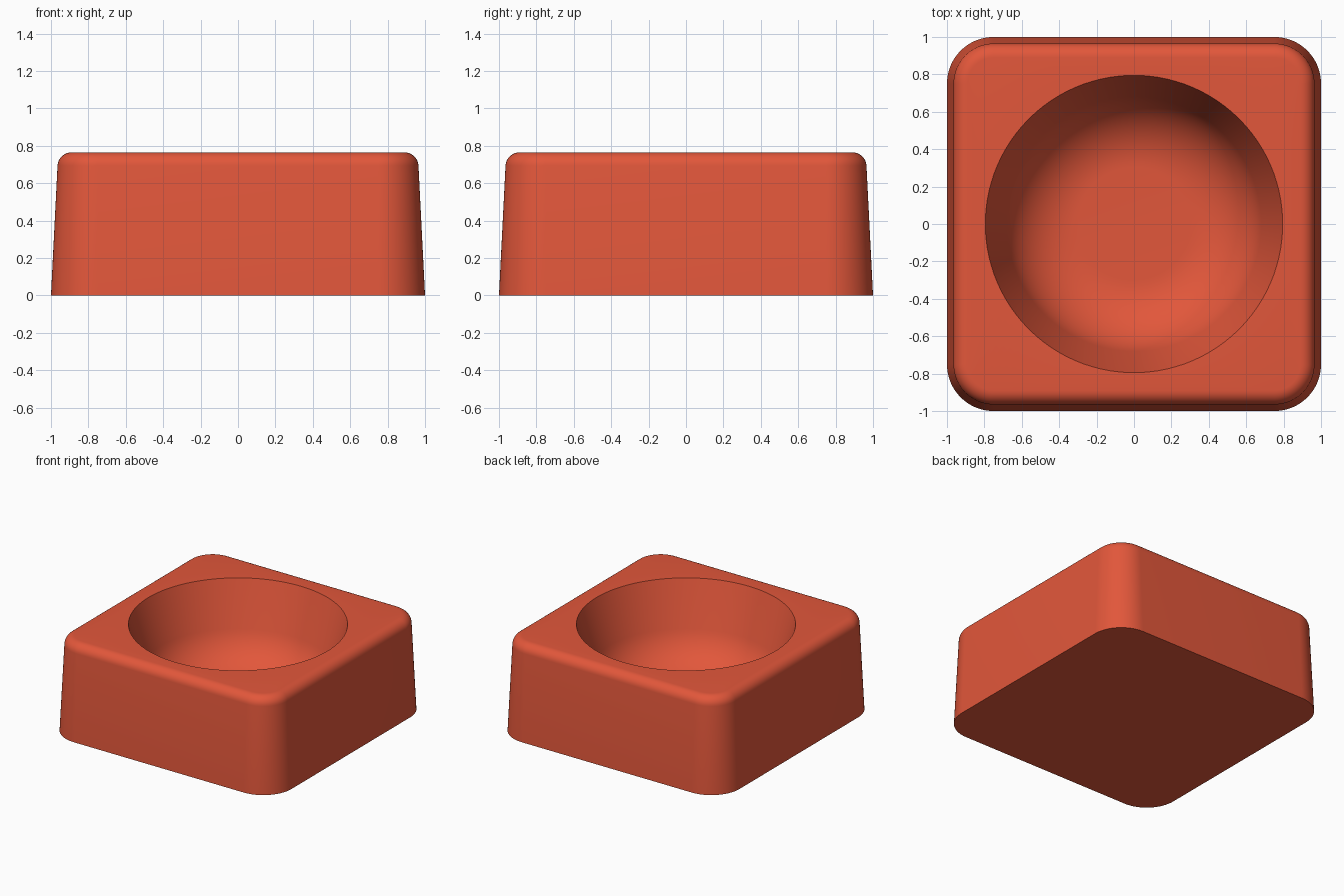
import bpy, bmesh
from math import sin, cos, pi, radians

if "Cube" in bpy.data.objects:
    bpy.data.objects.remove(bpy.data.objects["Cube"], do_unlink=True)

STEPS = 24                  # segments in each rounded corner
COUNT = 4 * (STEPS + 1)     # points in every ring
HEIGHT = 0.765


def rounded_square(half, radius, z):
    """Ring of points around a square with rounded corners."""
    c = half - radius
    ring = []
    for k in range(4):
        mid = pi / 4 + k * pi / 2
        cx = c if cos(mid) > 0 else -c
        cy = c if sin(mid) > 0 else -c
        for i in range(STEPS + 1):
            a = (k + i / STEPS) * pi / 2
            ring.append((cx + radius * cos(a), cy + radius * sin(a), z))
    return ring


def circle(radius, z):
    """Ring with the same point count, in step with the rounded square."""
    return [(radius * cos((i + 0.5) * 2 * pi / COUNT),
             radius * sin((i + 0.5) * 2 * pi / COUNT), z) for i in range(COUNT)]


# Tapered outer wall, then the soft top edge
rings = [rounded_square(1.0, 0.25, 0)]
fillet, draft = 0.075, radians(3.2)
for i in range(9):
    a = draft + (pi / 2 - draft) * i / 8
    inset = 0.035 + fillet * (1 - cos(a))
    rings.append(rounded_square(1 - inset, 0.25 - inset, HEIGHT - fillet * (1 - sin(a))))

# Steep upper wall of the bowl, curving into a flat floor
rim, floor_radius, bend, wall = 0.795, 0.3, 0.4, radians(72)
floor_z = 0.135
rings.append(circle(rim, HEIGHT))
for i in range(17):
    a = wall * (1 - i / 16)
    rings.append(circle(floor_radius + bend * sin(a), floor_z + bend * (1 - cos(a))))

# Skin the rings and close both ends
bm = bmesh.new()
loops = [[bm.verts.new(p) for p in ring] for ring in rings]
for low, high in zip(loops, loops[1:]):
    for i in range(COUNT):
        j = (i + 1) % COUNT
        bm.faces.new((low[i], low[j], high[j], high[i]))
bm.faces.new(loops[0][::-1])
bm.faces.new(loops[-1])
bmesh.ops.recalc_face_normals(bm, faces=bm.faces)

mesh = bpy.data.meshes.new("square_bowl")
bm.to_mesh(mesh)
bm.free()
bowl = bpy.data.objects.new("square_bowl", mesh)
bpy.context.collection.objects.link(bowl)

# Single warm red colour
red = bpy.data.materials.new("warm_red")
red.use_nodes = True
red.diffuse_color = (0.76, 0.095, 0.043, 1)
red.node_tree.nodes["Principled BSDF"].inputs["Base Color"].default_value = red.diffuse_color
mesh.materials.append(red)

bpy.ops.object.select_all(action="DESELECT")
bowl.select_set(True)
bpy.context.view_layer.objects.active = bowl
bpy.ops.object.shade_smooth_by_angle(angle=radians(30))
